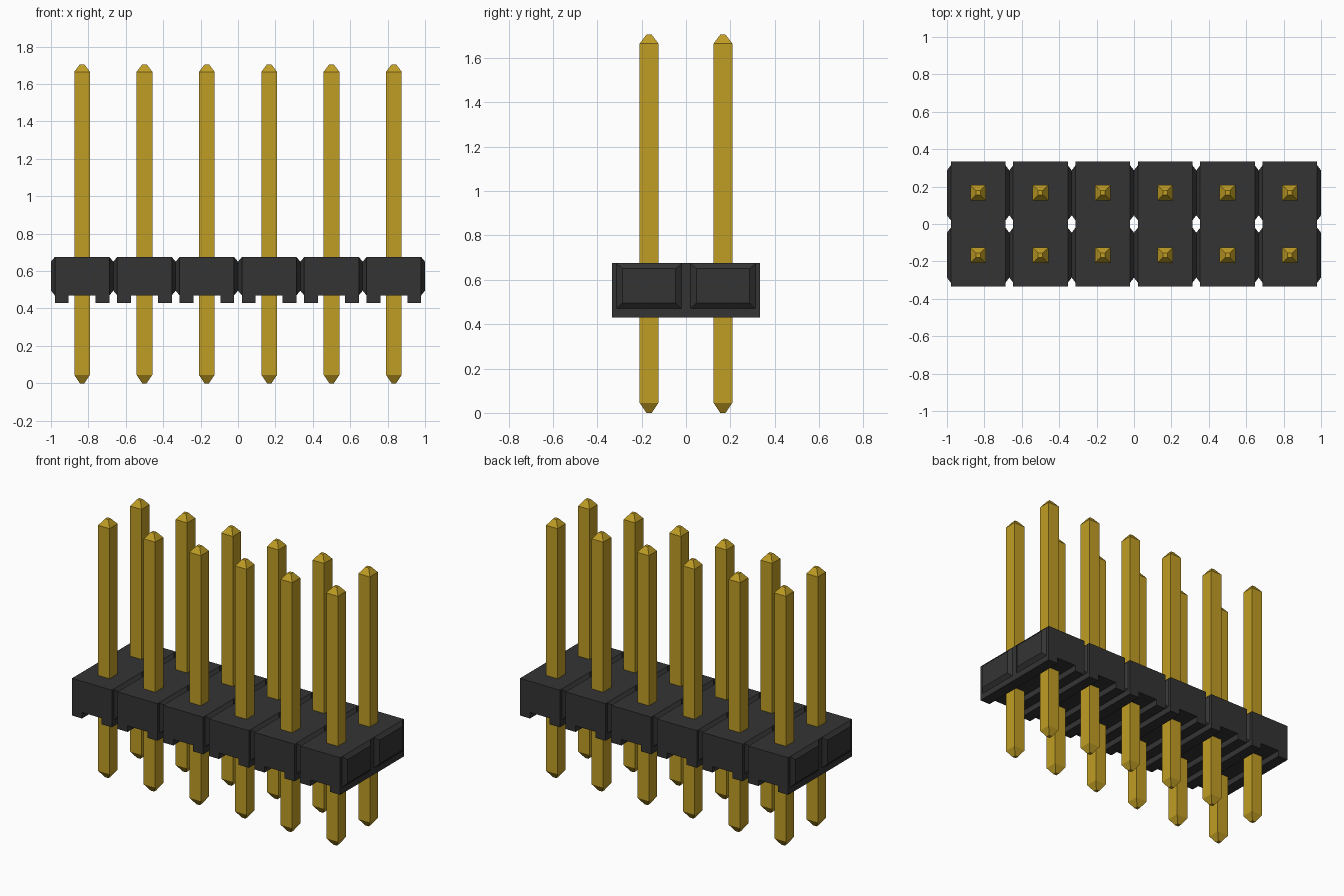
import bpy
import bmesh

cube = bpy.data.objects.get("Cube")
if cube:
    bpy.data.objects.remove(cube, do_unlink=True)

COLUMNS = 6
PITCH = 2 / COLUMNS
Z_BOTTOM, Z_FOOT, Z_TOP = 0.43, 0.47, 0.675
PIN_HEIGHT = 1.705


def material(name, color):
    mat = bpy.data.materials.new(name)
    mat.use_nodes = True
    mat.diffuse_color = color
    mat.node_tree.nodes["Principled BSDF"].inputs["Base Color"].default_value = color
    return mat


def loft(bm, rings):
    """Skin a stack of matching closed rings and cap both ends."""
    loops = [[bm.verts.new(p) for p in ring] for ring in rings]
    n = len(loops[0])
    for a, b in zip(loops, loops[1:]):
        for i in range(n):
            j = (i + 1) % n
            bm.faces.new((a[i], a[j], b[j], b[i]))
    bm.faces.new(loops[0])
    bm.faces.new(loops[-1])


def finish(bm, name, mat):
    bmesh.ops.recalc_face_normals(bm, faces=bm.faces[:])
    mesh = bpy.data.meshes.new(name)
    bm.to_mesh(mesh)
    bm.free()
    mesh.materials.append(mat)
    return mesh


def place(mesh, name, x, y=0):
    obj = bpy.data.objects.new(name, mesh)
    obj.location = (x, y, 0)
    bpy.context.collection.objects.link(obj)


def housing_mesh(mat):
    bm = bmesh.new()
    # Block with a channel underneath, extruded front to back
    w, c = 0.146, 0.072
    profile = [(-w, Z_BOTTOM), (-c, Z_BOTTOM), (-c, Z_FOOT), (c, Z_FOOT),
               (c, Z_BOTTOM), (w, Z_BOTTOM), (w, Z_TOP), (-w, Z_TOP)]
    loft(bm, [[(x, y, z) for x, z in profile] for y in (-PITCH, PITCH)])
    # Tapered bosses joining neighbouring blocks
    for side in (-1, 1):
        for row in (-1, 1):
            rings = []
            for x, half, low, high in ((w, 0.147, Z_FOOT, Z_TOP),
                                       (PITCH / 2, 0.12, 0.495, 0.65)):
                y = row * PITCH / 2
                rings.append([(side * x, y - half, low), (side * x, y + half, low),
                              (side * x, y + half, high), (side * x, y - half, high)])
            loft(bm, rings)
    return finish(bm, "housing_block", mat)


def pin_mesh(mat):
    bm = bmesh.new()
    # Square post with a blunt pyramid at each end
    stations = ((0, 0.012), (0.045, 0.042),
                (PIN_HEIGHT - 0.04, 0.042), (PIN_HEIGHT, 0.012))
    loft(bm, [[(-h, -h, z), (h, -h, z), (h, h, z), (-h, h, z)] for z, h in stations])
    return finish(bm, "pin", mat)


block = housing_mesh(material("black plastic", (0.034, 0.034, 0.034, 1)))
pin = pin_mesh(material("gold metal", (0.53, 0.34, 0.018, 1)))

for i in range(COLUMNS):
    x = (i - (COLUMNS - 1) / 2) * PITCH
    place(block, f"housing_block_{i + 1}", x)
    place(pin, f"front_pin_{i + 1}", x, -PITCH / 2)
    place(pin, f"back_pin_{i + 1}", x, PITCH / 2)
